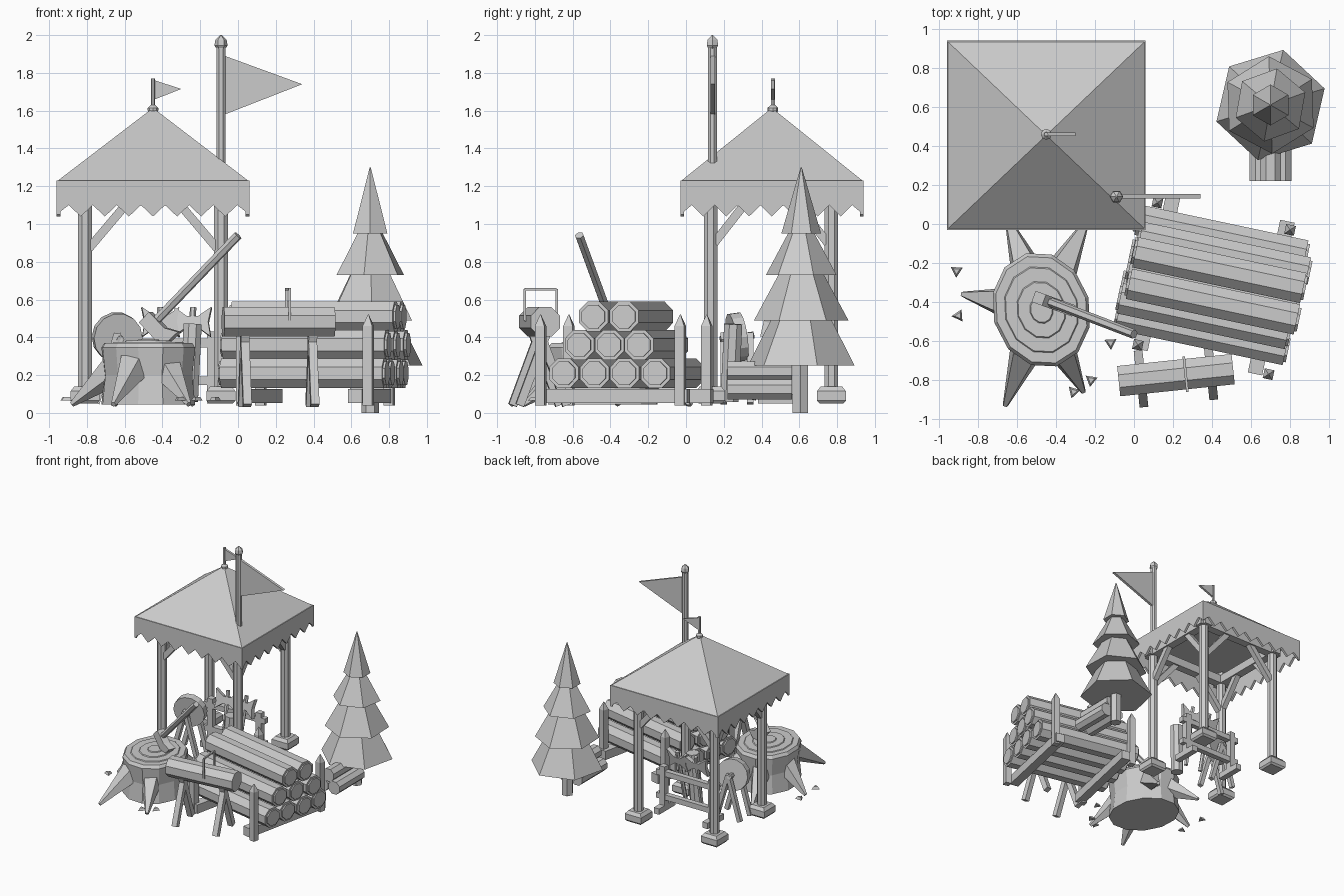
import bpy, bmesh, math, random
from mathutils import Vector, Matrix

random.seed(4)
if "Cube" in bpy.data.objects:
    bpy.data.objects.remove(bpy.data.objects["Cube"])

grey = bpy.data.materials.new("plain_grey")
grey.use_nodes = True
GREY = (0.6, 0.6, 0.6, 1)
grey.diffuse_color = GREY
grey.node_tree.nodes["Principled BSDF"].inputs["Base Color"].default_value = GREY


def finish(name, bm):
    bmesh.ops.recalc_face_normals(bm, faces=bm.faces)
    me = bpy.data.meshes.new(name)
    bm.to_mesh(me)
    bm.free()
    me.materials.append(grey)
    ob = bpy.data.objects.new(name, me)
    bpy.context.scene.collection.objects.link(ob)
    return ob


def rod(name, a, b, r, r2=None, n=8, mat=None):
    """Tapered prism with n sides from a to b; r is the half width across flats."""
    a, b = Vector(a), Vector(b)
    if mat:
        a, b = mat @ a, mat @ b
    d, k = b - a, 1 / math.cos(math.pi / n)
    bm = bmesh.new()
    bmesh.ops.create_cone(bm, cap_ends=True, segments=n, radius1=r * k,
                          radius2=(r if r2 is None else r2) * k, depth=d.length)
    turn = d.to_track_quat('Z', 'Y').to_matrix().to_4x4()
    bm.transform(Matrix.Translation((a + b) / 2) @ turn @ Matrix.Rotation(math.pi / n, 4, 'Z'))
    return finish(name, bm)


def beam(name, a, b, w, mat=None):
    return rod(name, a, b, w / 2, n=4, mat=mat)


def plate(name, pts, thick, mat):
    """Flat outline in local x/z, thick along local y."""
    bm = bmesh.new()
    f = bm.faces.new([bm.verts.new((x, -thick / 2, z)) for x, z in pts])
    ext = bmesh.ops.extrude_face_region(bm, geom=[f])["geom"]
    bmesh.ops.translate(bm, vec=(0, thick, 0), verts=[v for v in ext if isinstance(v, bmesh.types.BMVert)])
    bm.transform(mat)
    return finish(name, bm)


def lathe(name, profile, n, mat):
    """Closed stack of n-sided rings given as (radius, height)."""
    bm = bmesh.new()
    rings = [[bm.verts.new((r * math.cos(t * math.tau / n), r * math.sin(t * math.tau / n), z))
              for t in range(n)] for r, z in profile]
    for lo, hi in zip(rings, rings[1:]):
        for i in range(n):
            j = (i + 1) % n
            bm.faces.new((lo[i], lo[j], hi[j], hi[i]))
    bm.faces.new(rings[0])
    bm.faces.new(rings[-1])
    bm.transform(mat)
    return finish(name, bm)


def at(x, y, z=0, yaw=0, tilt=0):
    return (Matrix.Translation((x, y, z)) @ Matrix.Rotation(math.radians(yaw), 4, 'Z')
            @ Matrix.Rotation(math.radians(tilt), 4, 'X'))


# Pavilion roof, scalloped valance and frame
CX, CY, HX, HY = -0.45, 0.455, 0.51, 0.485
roof = rod("roof", (0, 0, 1.225), (0, 0, 1.61), 1, 0.012, n=4)
roof.data.transform(Matrix.Translation((CX, CY, 0)) @ Matrix.Diagonal((HX, HY, 1, 1)))
TEETH = 8
for i, half, off in ((0, HX, HY), (1, HY, HX), (2, HX, HY), (3, HY, HX)):
    edge = [(-half, 1.23)]
    for t in range(2 * TEETH + 1):
        edge.append((-half + half * t / TEETH, 1.04 if t % 2 == 0 and 0 < t < 2 * TEETH
                     else 1.1 if t % 2 else 1.05))
    edge.append((half, 1.23))
    plate("valance", edge, 0.02, at(CX, CY, 0, 90 * i) @ Matrix.Translation((0, -off + 0.01, 0)))
PX, PY = (-0.81, -0.09), (0.13, 0.77)
for x in PX:
    beam("side_beam", (x, PY[0] - 0.06, 1.15), (x, PY[1] + 0.06, 1.15), 0.07)
    for y in PY:
        rod("post", (x, y, 0.1), (x, y, 1.22), 0.036)
        lathe("post_foot", [(0.09, 0.05), (0.108, 0.065), (0.108, 0.115), (0.08, 0.14)], 4,
              at(x, y, 0, 45))
        s = 1 if x < CX else -1
        q = 1 if y < CY else -1
        beam("brace_across", (x + s * 0.02, y, 0.87), (x + s * 0.24, y, 1.13), 0.045)
        beam("brace_along", (x, y + q * 0.02, 0.9), (x, y + q * 0.2, 1.13), 0.045)
for y in PY:
    beam("cross_beam", (PX[0] - 0.06, y, 1.15), (PX[1] + 0.06, y, 1.15), 0.07)

# Flags
rod("flag_pole", (-0.09, 0.14, 1.15), (-0.09, 0.14, 1.95), 0.023)
lathe("pole_finial", [(0.018, 1.92), (0.035, 1.945), (0.03, 1.975), (0.004, 2.0)], 6, at(-0.09, 0.14))
plate("large_flag", [(-0.07, 1.89), (-0.07, 1.58), (0.34, 1.74)], 0.022, at(0, 0.142))
rod("small_flag_pole", (CX, 0.46, 1.6), (CX, 0.46, 1.77), 0.01, n=6)
lathe("roof_finial", [(0.018, 1.585), (0.028, 1.6), (0.028, 1.615), (0.012, 1.63)], 8, at(CX, 0.46))
plate("small_flag", [(-0.44, 1.76), (-0.44, 1.66), (-0.3, 1.715)], 0.018, at(0, 0.46))

# Conifer
rod("tree_trunk", (0.7, 0.605, 0), (0.7, 0.605, 0.3), 0.04, n=6)
tiers = [(0.25, 0.29, 0.52, 0.15, 77), (0.49, 0.25, 0.76, 0.105, 92),
         (0.73, 0.19, 0.97, 0.06, 80), (0.95, 0.105, 1.3, 0.003, 90)]
for z, r, z2, r2, yaw in tiers:
    lathe("tree_tier", [(r, z), (r2, z2)], 6, at(0.7, 0.61, 0, yaw))

# Small firewood bundle by the tree
for x, z in ((0.645, 0.125), (0.755, 0.125), (0.7, 0.22)):
    rod("firewood", (x, 0.22, z), (x, 0.56, z), 0.053)

# Log pile on sleepers between pointed stakes
pile = at(0.41, -0.315, 0, -12)
for row, count in enumerate((4, 3, 2)):
    for i in range(count):
        y = (i - (count - 1) / 2) * 0.165
        z = 0.21 + row * 0.15
        s = random.uniform(-0.02, 0.02)
        rod("log", (-0.44 + s, y, z), (0.44 + s, y, z), 0.079, mat=pile)
        rod("log_core", (-0.452 + s, y, z), (0.452 + s, y, z), 0.062, mat=pile)
for x in (-0.3, 0.3):
    beam("sleeper", (x, -0.4, 0.09), (x, 0.4, 0.09), 0.075, mat=pile)
for x, y in ((0.69, -0.77), (0.8, -0.03), (0.12, 0.11), (0.02, -0.62)):
    lathe("stake", [(0.036, 0.04), (0.036, 0.46), (0.003, 0.52)], 4, at(x, y, 0, 33))

# Sawhorse with a log and bow saw
horse = at(0.215, -0.775, 0, 6)
rod("sawn_log", (-0.295, 0, 0.482), (0.295, 0, 0.482), 0.078, mat=horse)
for x in (-0.18, 0.18):
    for s in (-1, 1):
        beam("sawhorse_leg", (x, s * 0.125, 0.04), (x, s * -0.02, 0.43), 0.045, mat=horse)
saw = [(-0.085, 0.49), (-0.085, 0.655), (0.085, 0.655), (0.085, 0.49)]
for (a, za), (b, zb) in zip(saw, saw[1:] + saw[:1]):
    beam("saw_frame", (0.05, a, za), (0.05, b, zb), 0.013, mat=horse)

# Stump with growth rings and roots
SX, SY = -0.475, -0.44
lathe("stump", [(0.25, 0.045), (0.235, 0.2), (0.25, 0.345), (0.235, 0.37), (0.19, 0.37), (0.185, 0.376),
                (0.125, 0.376), (0.12, 0.382), (0.06, 0.382), (0.055, 0.388)], 12,
      at(SX, SY, 0, 15) @ Matrix.Diagonal((1, 1.2, 1, 1)))
for x, y in ((-0.88, -0.36), (-0.66, -0.93), (-0.26, -0.86), (-0.65, 0.03), (-0.24, 0.02)):
    tip = Vector((x, y, 0.045))
    base = Vector((SX, SY, 0.24)).lerp(Vector((x, y, 0.24)), 0.42)
    rod("root", base, tip, 0.075, 0.012, n=5)

# Axe sunk in the stump
rod("axe_handle", (-0.47, -0.385, 0.45), (0, -0.565, 0.94), 0.021, n=6)
axe = at(-0.435, -0.4, 0.45, -20) @ Matrix.Rotation(math.radians(45), 4, 'Y')
plate("axe_head", [(-0.08, -0.04), (-0.08, 0.04), (0.04, 0.04), (0.11, 0.08), (0.1, -0.085), (0.04, -0.04)],
      0.06, axe)

# Wood chips
for x, y in ((-0.91, -0.24), (-0.9, -0.47), (-0.12, -0.61), (-0.22, -0.8), (-0.31, -0.86)):
    lathe("wood_chip", [(0.036, 0.065), (0.02, 0.085)], 3, at(x, y, 0, random.uniform(0, 120)))

# Grindstone on trestle legs
stone = at(-0.64, 0.27, 0.4, 12, 8)
rod("grindstone", (0, -0.03, 0), (0, 0.03, 0), 0.128, n=14, mat=stone)
rod("grindstone_axle", (0, -0.09, 0), (0, 0.09, 0), 0.018, n=6, mat=stone)
for y in (-0.07, 0.07):
    for s in (-1, 1):
        beam("grindstone_leg", (-0.64 + s * 0.11, 0.27 + y, 0.05), (-0.64, 0.27 + y, 0.42), 0.035)

# Tool rack with leaning double axes, and a standing billet
for z in (0.17, 0.37):
    beam("rack_rail", (-0.66, 0.5, z), (-0.08, 0.5, z), 0.045)
for x in (-0.6, -0.14):
    beam("rack_upright", (x, 0.5, 0.05), (x, 0.5, 0.43), 0.05)
    beam("rack_foot", (x, 0.38, 0.075), (x, 0.6, 0.075), 0.05)
blade = [(-0.1, -0.08), (-0.03, -0.03), (0.03, -0.03), (0.1, -0.08),
         (0.085, 0), (0.1, 0.08), (0.03, 0.03), (-0.03, 0.03), (-0.1, 0.08), (-0.085, 0)]
for x, yaw in ((-0.41, 6), (-0.24, -8)):
    lean = at(x, 0.44, 0.48, yaw, -12)
    plate("rack_axe_head", blade, 0.035, lean)
    rod("rack_axe_handle", (0, 0, -0.42), (0, 0, 0.08), 0.015, n=6, mat=lean)
rod("billet", (-0.26, 0.23, 0.06), (-0.24, 0.25, 0.47), 0.048)
